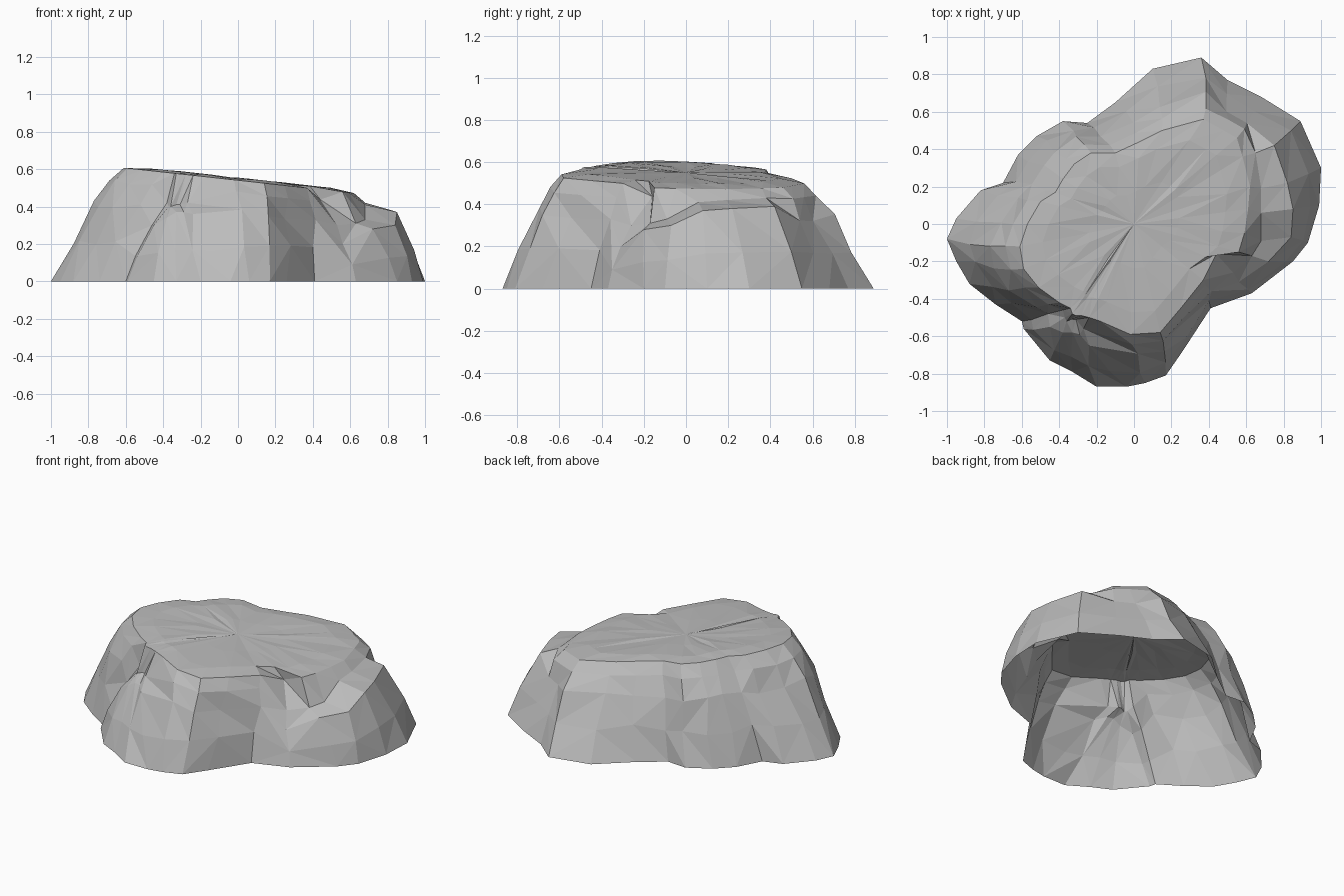
import bpy
import bmesh
import random
from mathutils import Vector

random.seed(4)

old = bpy.data.objects.get("Cube")
if old:
    bpy.data.objects.remove(old, do_unlink=True)

# Ground outline, counterclockwise from the right side
GROUND = [(1, .3), (.89, .55), (.68, .68), (.5, .77), (.36, .89), (.1, .83),
          (-.1, .65), (-.25, .54), (-.38, .55), (-.52, .47), (-.62, .37),
          (-.7, .22), (-.82, .18), (-.95, .03), (-1, -.08), (-.95, -.2),
          (-.88, -.32), (-.74, -.43), (-.6, -.52), (-.59, -.56), (-.45, -.73),
          (-.33, -.79), (-.2, -.87), (-.04, -.87), (.06, -.85), (.17, -.81),
          (.26, -.68), (.41, -.45), (.63, -.37), (.85, -.2), (.93, -.1), (.99, .1)]

# Rim of the sloping top, one point above each ground point
RIM = [(.62, .2), (.58, .36), (.55, .46), (.48, .5), (.37, .56), (.15, .5),
       (.03, .44), (-.1, .38), (-.23, .38), (-.32, .32), (-.38, .24),
       (-.42, .17), (-.5, .12), (-.57, 0), (-.61, -.12), (-.59, -.24),
       (-.51, -.34), (-.4, -.42), (-.34, -.45), (-.33, -.48), (-.31, -.49),
       (-.28, -.49), (-.24, -.5), (-.18, -.52), (-.02, -.59), (.14, -.58),
       (.25, -.45), (.37, -.3), (.48, -.22), (.56, -.15), (.59, -.05), (.61, .08)]

# Shoulder and ledge points where the wall steps: right lobe, then front wedge
STEPS = {
    28: ((.56, -.31, .2), (.53, -.26, .3)),
    29: ((.72, -.2, .28), (.63, -.17, .31)),
    30: ((.84, -.07, .3), (.68, -.09, .33)),
    31: ((.85, .08, .37), (.68, .06, .41)),
    0: ((.82, .22, .38), (.68, .19, .42)),
    1: ((.75, .42, .39), (.65, .38, .43)),
    18: ((-.46, -.48, .3), (-.38, -.46, .42)),
    19: ((-.45, -.55, .3), (-.37, -.5, .4)),
    20: ((-.38, -.58, .34), (-.36, -.52, .4)),
    21: ((-.33, -.58, .37), (-.33, -.51, .41)),
    22: ((-.29, -.59, .37), (-.31, -.51, .41)),
    23: ((-.24, -.65, .36), (-.27, -.56, .42)),
}


def top_height(x):
    """Height of the sloping top."""
    return .55 - .11 * x


def jitter(amount):
    return Vector([random.uniform(-amount, amount) for _ in range(3)])


def wall_column(i):
    """Points up the wall from ground to rim at one station."""
    ground = Vector((*GROUND[i], 0))
    rim = Vector((*RIM[i], top_height(RIM[i][0]) - .01))
    outward = Vector((ground.x, ground.y, 0)).normalized()
    if i in STEPS:
        shoulder, ledge = (Vector(p) for p in STEPS[i])
        low = ground.lerp(shoulder, .45) + outward * .015
    else:
        low = ground.lerp(rim, .36) + outward * .025 + jitter(.018)
        shoulder = ground.lerp(rim, .68) + outward * .035 + jitter(.018)
        ledge = ground.lerp(rim, .88) + outward * .025 + jitter(.008)
    return [ground, low, shoulder, ledge, rim]


def bridge(bm, lower, upper):
    """Join two closed rings with triangles of alternating direction."""
    count = len(lower)
    for i in range(count):
        j = (i + 1) % count
        a, b, c, d = lower[i], lower[j], upper[j], upper[i]
        if random.random() < .5:
            bm.faces.new((a, b, c))
            bm.faces.new((a, c, d))
        else:
            bm.faces.new((a, b, d))
            bm.faces.new((b, c, d))


bm = bmesh.new()

# Wall rings
columns = [wall_column(i) for i in range(len(GROUND))]
rings = [[bm.verts.new(p) for p in level] for level in zip(*columns)]

# Gently uneven top inside the rim
for scale in (.8, .4):
    ring = []
    for x, y in RIM:
        z = top_height(x * scale) + random.uniform(-.003, .006)
        ring.append(bm.verts.new((x * scale, y * scale, z)))
    rings.append(ring)

for lower, upper in zip(rings, rings[1:]):
    bridge(bm, lower, upper)
centre = bm.verts.new((0, 0, top_height(0)))
inner = rings[-1]
for i, v in enumerate(inner):
    bm.faces.new((v, inner[(i + 1) % len(inner)], centre))

# Small chip in the rim at the front right
rings[4][28].co += Vector((-.04, .06, -.05))

# The underside is left open
mesh = bpy.data.meshes.new("boulder")
bm.to_mesh(mesh)
bm.free()
boulder = bpy.data.objects.new("boulder", mesh)
bpy.context.scene.collection.objects.link(boulder)

# Plain stone colour
stone = bpy.data.materials.new("stone grey")
stone.use_nodes = True
colour = (.5, .5, .5, 1)
stone.diffuse_color = colour
stone.node_tree.nodes["Principled BSDF"].inputs["Base Color"].default_value = colour
mesh.materials.append(stone)
